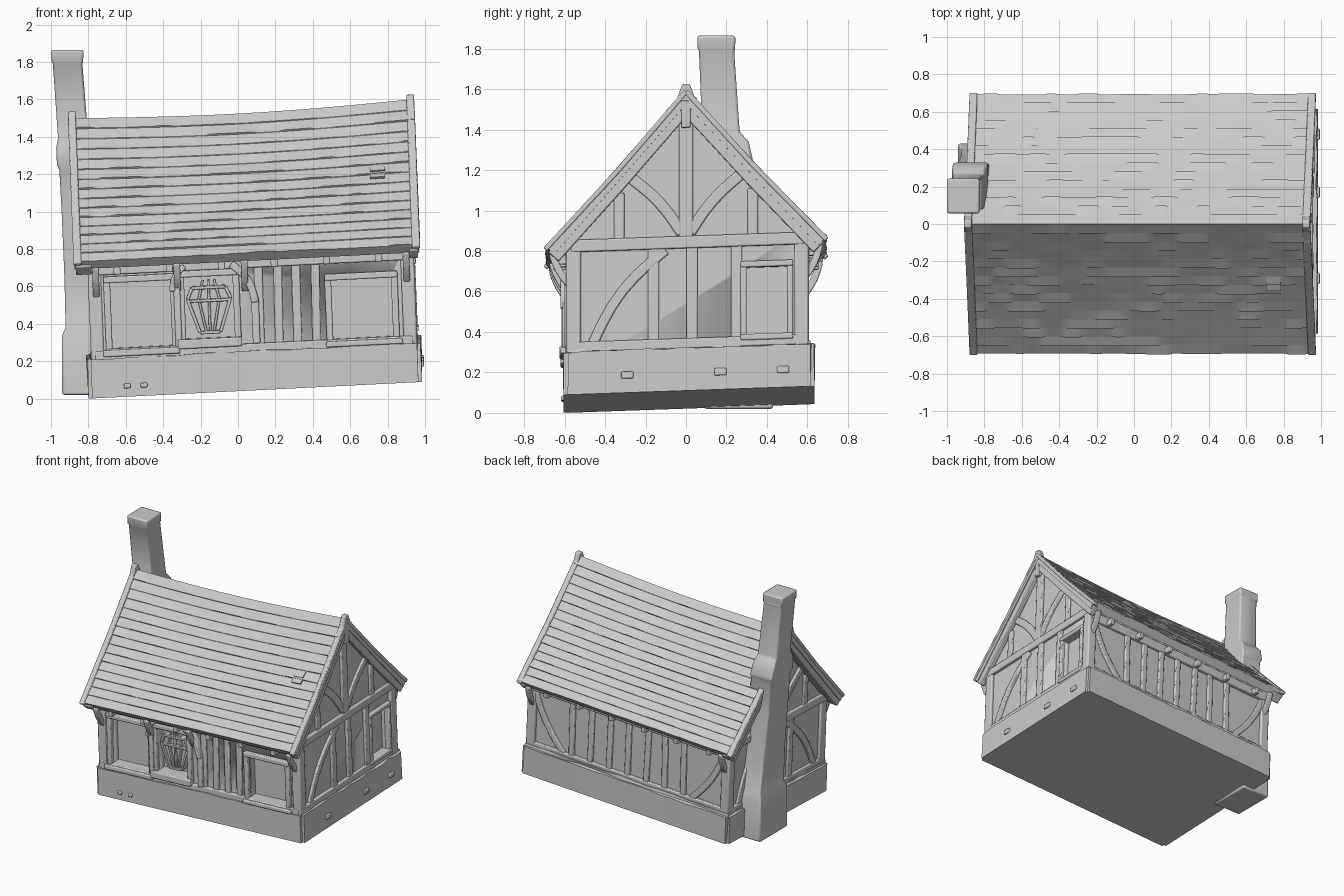
import bpy, bmesh, math, random
from mathutils import Vector

if "Cube" in bpy.data.objects:
    bpy.data.objects.remove(bpy.data.objects["Cube"])

random.seed(4)
XL, XR, YF, YB = -0.755, 0.945, -0.57, 0.585      # plaster wall planes


def warp(v):
    """Crooked lean shared by the whole house."""
    x, y, z = v
    return Vector((x - 0.04 * z, y, z + 0.05 * (x + 0.8) + 0.035 * (y + 0.6)))


def finish(name, bm, lean=True, bevel=0.0, angle=35):
    if lean:
        for v in bm.verts:
            v.co = warp(v.co)
    bmesh.ops.recalc_face_normals(bm, faces=bm.faces)
    me = bpy.data.meshes.new(name)
    bm.to_mesh(me)
    bm.free()
    ob = bpy.data.objects.new(name, me)
    bpy.context.collection.objects.link(ob)
    if bevel:
        m = ob.modifiers.new("bevel", 'BEVEL')
        m.width, m.segments, m.limit_method = bevel, 2, 'ANGLE'
    bpy.ops.object.select_all(action='DESELECT')
    ob.select_set(True)
    bpy.context.view_layer.objects.active = ob
    bpy.ops.object.shade_smooth_by_angle(angle=math.radians(angle))
    return ob


def loft(bm, rings):
    """Skin equal-length closed rings and cap both ends."""
    vs = [[bm.verts.new(p) for p in r] for r in rings]
    n = len(vs[0])
    for a, b in zip(vs, vs[1:]):
        for i in range(n):
            bm.faces.new((a[i], a[(i + 1) % n], b[(i + 1) % n], b[i]))
    bm.faces.new(vs[0])
    bm.faces.new(vs[-1])


def box(bm, x0, x1, y0, y1, z0, z1):
    loft(bm, [[(x0, y0, z), (x1, y0, z), (x1, y1, z), (x0, y1, z)] for z in (z0, z1)])


# wall-plane mappings: (along wall, height, depth outward) -> point
SIDES = {
    'front': lambda u, z, d: (u, YF - d, z),
    'back': lambda u, z, d: (u, YB + d, z),
    'right': lambda u, z, d: (XR + d, u, z),
    'left': lambda u, z, d: (XL - d, u, z),
}


def beam(bm, P, pts, w, d=0.02, d0=-0.02):
    """Timber of width w following a path drawn on a wall."""
    pts = [Vector(p) for p in pts]
    rings = []
    for i, p in enumerate(pts):
        t = (pts[min(i + 1, len(pts) - 1)] - pts[max(i - 1, 0)]).normalized()
        n = Vector((-t.y, t.x)) * w / 2
        a, b = p + n, p - n
        rings.append([P(*a, d0), P(*b, d0), P(*b, d), P(*a, d)])
    loft(bm, rings)


def arc(a, b, bow, n=6):
    """Curved path from a to b, bulging sideways by bow."""
    a, b = Vector(a), Vector(b)
    t = b - a
    side = Vector((-t.y, t.x)).normalized()
    return [a + t * i / n + side * bow * math.sin(math.pi * i / n) for i in range(n + 1)]


def frame(bm, P, u0, u1, z0, z1, w=0.035, d=0.03):
    h = w / 2
    for u in (u0 - h, u1 + h):
        beam(bm, P, [(u, z0 - w), (u, z1 + w)], w, d)
    for z in (z0 - h, z1 + h):
        beam(bm, P, [(u0 - w, z), (u1 + w, z)], w, d + 0.004)


# plinth: lumpy stone base
bm = bmesh.new()
box(bm, -0.8, 0.985, -0.605, 0.635, 0.0, 0.23)
bmesh.ops.bevel(bm, geom=[e for e in bm.edges if max(v.co.z for v in e.verts) > 0.1],
                offset=0.02, segments=2, affect='EDGES')
long_edges = [e for e in bm.edges if e.calc_length() > 0.5]
bmesh.ops.subdivide_edges(bm, edges=long_edges, cuts=14, use_grid_fill=True)
for v in bm.verts:
    if v.co.z > 0.02:
        v.co += Vector([random.uniform(-0.005, 0.005) for _ in range(3)])
finish("plinth", bm)

# wall body with gables
bm = bmesh.new()
loft(bm, [[(x, YF, 0.1), (x, YB, 0.1), (x, YB, 0.79), (x, 0, 1.41), (x, YF, 0.79)]
          for x in (XL, XR)])
walls = finish("walls", bm)

# window recesses cut into the walls
front_openings = [(-0.66, -0.34, 0.26, 0.61), (-0.265, -0.005, 0.29, 0.62), (0.52, 0.84, 0.25, 0.565)]
gable_window = (0.30, 0.50, 0.27, 0.60)
bm = bmesh.new()
for x0, x1, z0, z1 in front_openings:
    box(bm, x0, x1, YF - 0.1, YF + 0.06, z0, z1)
u0, u1, z0, z1 = gable_window
box(bm, XR - 0.04, XR + 0.1, u0, u1, z0, z1)
cutter = finish("window_cutter", bm)
cutter.hide_render = True
mod = walls.modifiers.new("recess", 'BOOLEAN')
mod.object, mod.solver = cutter, 'EXACT'
bpy.context.view_layer.objects.active = walls
bpy.ops.object.modifier_apply(modifier=mod.name)
bpy.data.objects.remove(cutter)

# corner posts
bm = bmesh.new()
for x0, x1 in ((XL - 0.022, XL + 0.05), (XR - 0.05, XR + 0.022)):
    for y0, y1 in ((YF - 0.022, YF + 0.05), (YB - 0.05, YB + 0.022)):
        box(bm, x0, x1, y0, y1, 0.15, 0.76)
finish("corner_posts", bm, bevel=0.01)

# front timbers and window frames
F = SIDES['front']
bm = bmesh.new()
beam(bm, F, [(XL, 0.69), (XR, 0.69)], 0.07, 0.025)
beam(bm, F, [(XL, 0.225), (XR, 0.225)], 0.05, 0.025)
for u in (-0.71, 0.13, 0.23, 0.33, 0.43):
    beam(bm, F, [(u, 0.2), (u + random.uniform(-0.01, 0.01), 0.68)], 0.045, 0.018)
for o in front_openings:
    frame(bm, F, *o)
beam(bm, F, [(-0.71, 0.235), (-0.3, 0.235)], 0.035, 0.05)
beam(bm, F, [(0.48, 0.225), (0.89, 0.225)], 0.03, 0.05)
beam(bm, F, [(-0.31, 0.265), (0.03, 0.265)], 0.05, 0.055)
beam(bm, F, [(-0.305, 0.25), (-0.305, 0.68)], 0.035, 0.045)
beam(bm, F, arc((-0.01, 0.68), (0.11, 0.47), 0.03), 0.04, 0.05)
beam(bm, F, arc((-0.26, 0.68), (-0.33, 0.55), -0.02), 0.03, 0.05)
beam(bm, F, [(0.11, 0.25), (0.11, 0.5)], 0.04, 0.04)
finish("front_timbers", bm, bevel=0.007)

# tapered lattice in the middle opening
bm = bmesh.new()
c = -0.135
outline = [(c - 0.055, 0.32), (c - 0.115, 0.50), (c - 0.09, 0.56), (c + 0.09, 0.56), (c + 0.115, 0.50), (c + 0.055, 0.32)]
loft(bm, [[F(u, z, d) for u, z in outline] for d in (-0.065, -0.03)])
for a, b in zip(outline, outline[1:] + outline[:1]):
    beam(bm, F, [a, b], 0.018, -0.005, -0.06)
for k in (-1, 0, 1):
    beam(bm, F, [(c + k * 0.02, 0.32), (c + k * 0.055, 0.5), (c + k * 0.03, 0.6)], 0.014, -0.008, -0.06)
beam(bm, F, [(c - 0.11, 0.49), (c + 0.11, 0.49)], 0.016, -0.006, -0.06)
finish("window_lattice", bm, bevel=0.004)

# back timbers: studs with a curved brace at both ends
B = SIDES['back']
bm = bmesh.new()
beam(bm, B, [(XL, 0.69), (XR, 0.69)], 0.07, 0.025)
beam(bm, B, [(XL, 0.23), (XR, 0.23)], 0.05, 0.022)
for i in range(7):
    u = -0.38 + i * 0.16
    beam(bm, B, [(u, 0.2), (u + random.uniform(-0.012, 0.012), 0.68)], 0.045, 0.018)
beam(bm, B, arc((-0.45, 0.24), (-0.72, 0.66), 0.03), 0.045, 0.019)
beam(bm, B, arc((0.65, 0.24), (0.91, 0.66), -0.03), 0.045, 0.019)
finish("back_timbers", bm, bevel=0.007)

# gable timbers
for side in ('right', 'left'):
    P = SIDES[side]
    bm = bmesh.new()
    beam(bm, P, [(YF, 0.735), (YB, 0.735)], 0.06, 0.024)
    beam(bm, P, [(YF, 0.235), (YB, 0.235)], 0.05, 0.022)
    for u in (-0.16, 0.03, 0.25 if side == 'right' else 0.2):
        beam(bm, P, [(u, 0.22), (u, 0.72)], 0.055, 0.018)
    beam(bm, P, arc((-0.46, 0.25), (-0.1, 0.7), 0.045), 0.05, 0.019)
    if side == 'right':
        frame(bm, P, *gable_window, w=0.03, d=0.026)
    else:
        beam(bm, P, arc((0.46, 0.25), (0.2, 0.7), -0.04), 0.05, 0.019)
    beam(bm, P, [(0, 0.75), (0, 1.38)], 0.07, 0.02)
    for s in (-1, 1):
        beam(bm, P, arc((s * 0.02, 0.78), (s * 0.27, 1.06), 0.02 * s), 0.055, 0.017)
        beam(bm, P, [(s * 0.33, 0.75), (s * 0.33, 0.99)], 0.05, 0.016)
    finish(side + "_gable_timbers", bm, bevel=0.007)

# beam ends showing through the plinth
bm = bmesh.new()
for y in (-0.29, 0.17, 0.48):
    box(bm, 0.96, 0.997, y - 0.03, y + 0.03, 0.07, 0.105)
for x in (-0.59, -0.5):
    box(bm, x - 0.018, x + 0.018, -0.617, -0.58, 0.045, 0.07)
finish("plinth_pegs", bm, bevel=0.006)

# roof: overlapping shingle courses lofted along the ridge
X0, X1, COLS, COURSES = -0.845, 0.997, 66, 15
lifts = {}
for s in (-1, 1):
    for k in range(COURSES):
        i = 0
        while i <= COLS:
            val, n = random.choice((0.002, 0.004, 0.006, 0.011)), random.randint(2, 6)
            for j in range(i, i + n):
                lifts[s, k, j] = val
            i += n


def slope_point(s, x, t, lift):
    f = (x - X0) / (X1 - X0)
    y = 0.69 * (1 - t)
    z = 0.735 + 0.745 * t - 0.022 * math.sin(math.pi * t) - 0.025 * t * math.sin(math.pi * f) + 0.01 * f * t
    return (x, s * (y + lift * 0.73), z + lift * 0.68)


rings = []
for i in range(COLS + 1):
    x = X0 + (X1 - X0) * i / COLS
    half = {}
    for s in (-1, 1):
        pts = [slope_point(s, x, -0.005, -0.055)]
        for k in range(COURSES):
            pts.append(slope_point(s, x, k / COURSES, lifts[s, k, i]))
            pts.append(slope_point(s, x, (k + 0.97) / COURSES, 0))
        half[s] = pts
    top = Vector(slope_point(1, x, 1, 0))
    rings.append(half[-1] + [top] + half[1][::-1] + [top - Vector((0, 0, 0.075))])
bm = bmesh.new()
loft(bm, rings)
bmesh.ops.triangulate(bm, faces=[f for f in bm.faces if len(f.verts) > 4])
finish("shingle_roof", bm, angle=40)

# barge boards, ridge knobs and apex pendants at both ends
bm = bmesh.new()
for P, d in ((SIDES['right'], 0.045), (SIDES['left'], 0.083)):
    for s in (-1, 1):
        beam(bm, P, [(s * 0.655, 0.685), (s * 0.33, 1.035), (0, 1.405)], 0.07, d, 0)
        beam(bm, P, [(s * 0.695, 0.722), (s * 0.33, 1.105), (0, 1.478)], 0.025, d + 0.012, d - 0.03)
    beam(bm, P, [(0, 1.30), (0, 1.42)], 0.045, d + 0.005, 0)
    loft(bm, [[P(u, z, q) for u, z in ((-0.05, 1.43), (0.05, 1.43), (0.018, 1.515), (-0.018, 1.515))]
              for q in (d - 0.03, d + 0.01)])
finish("barge_boards", bm, bevel=0.006)

# eave brackets and rafter tails
bm = bmesh.new()
for s, wall in ((-1, YF), (1, YB)):
    for x in (XL + 0.02, -0.3, 0.06, XR - 0.02) if s < 0 else (XL + 0.02, XR - 0.02):
        P = lambda u, z, d, x=x: (x + d, u, z)
        beam(bm, P, arc((wall, 0.54), (s * 0.66, 0.70), -0.012 * s), 0.035, 0.018, -0.018)
    for i in range(6):
        x = -0.62 + i * 0.28
        y0, y1 = sorted((wall, s * 0.655))
        box(bm, x - 0.018, x + 0.018, y0, y1, 0.655, 0.70)
finish("eave_brackets", bm, bevel=0.006)

# two lifted shingles on the front slope
bm = bmesh.new()
for t in (0.50, 0.545):
    a = [slope_point(-1, x, q, l) for x, q, l in ((0.75, t, 0.018), (0.83, t, 0.018), (0.83, t + 0.06, 0), (0.75, t + 0.06, 0))]
    loft(bm, [a, [(x, y + 0.012, z - 0.012) for x, y, z in a]])
finish("lifted_shingles", bm)

# chimney: leaning stepped stack, rows of z, x0, x1, y0, y1
sections = [
    (0.02, -0.94, -0.70, 0.09, 0.43), (0.34, -0.94, -0.70, 0.09, 0.43),
    (0.38, -0.922, -0.71, 0.105, 0.41), (0.65, -0.928, -0.72, 0.10, 0.37),
    (1.00, -0.943, -0.76, 0.08, 0.33), (1.22, -0.955, -0.78, 0.07, 0.32),
    (1.25, -0.968, -0.78, 0.06, 0.33), (1.34, -0.972, -0.79, 0.06, 0.31),
    (1.39, -0.962, -0.80, 0.08, 0.265), (1.79, -0.99, -0.832, 0.064, 0.238),
    (1.80, -0.996, -0.828, 0.058, 0.243), (1.865, -1.0, -0.826, 0.056, 0.244),
]
bm = bmesh.new()
loft(bm, [[(a, c, z), (b, c, z), (b, d, z), (a, d, z)] for z, a, b, c, d in sections])
finish("chimney", bm, lean=False, bevel=0.012, angle=40)
